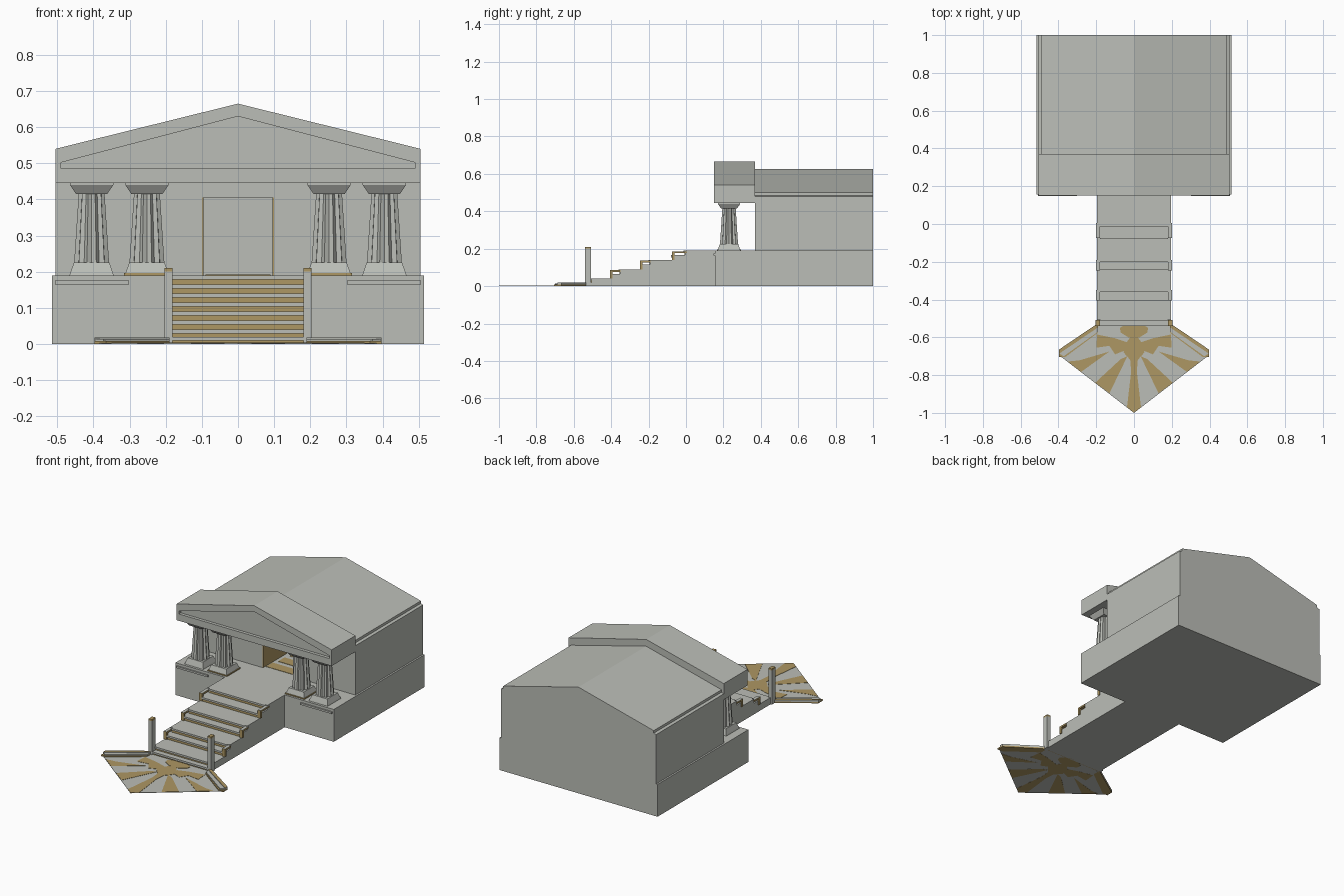
import bpy, bmesh, math
from mathutils import Vector

if "Cube" in bpy.data.objects:
    bpy.data.objects.remove(bpy.data.objects["Cube"])


def material(name, rgb):
    m = bpy.data.materials.new(name)
    m.diffuse_color = (*rgb, 1)
    m.use_nodes = True
    m.node_tree.nodes["Principled BSDF"].inputs["Base Color"].default_value = m.diffuse_color
    return m


STONE = material("pale grey stone", (0.50, 0.515, 0.475))
GOLD = material("dull gold", (0.42, 0.31, 0.125))


def finish(name, bm, mat=STONE, rule=None):
    """Make an object; faces whose normal meets the rule become gold."""
    bmesh.ops.recalc_face_normals(bm, faces=bm.faces)
    me = bpy.data.meshes.new(name)
    me.materials.append(mat)
    if rule:
        me.materials.append(GOLD)
        for f in bm.faces:
            f.material_index = int(rule(f.normal))
    bm.to_mesh(me)
    bm.free()
    ob = bpy.data.objects.new(name, me)
    bpy.context.collection.objects.link(ob)
    return ob


def loft(name, rings, mat=STONE, rule=None):
    bm = bmesh.new()
    vs = [[bm.verts.new(p) for p in r] for r in rings]
    n = len(vs[0])
    for a, b in zip(vs, vs[1:]):
        for i in range(n):
            bm.faces.new((a[i], a[(i + 1) % n], b[(i + 1) % n], b[i]))
    bm.faces.new(vs[0])
    bm.faces.new(vs[-1])
    return finish(name, bm, mat, rule)


def prism(name, pts, axis, lo, hi, mat=STONE, rule=None):
    def put(p, t):
        q = list(p)
        q.insert("xyz".index(axis), t)
        return q
    return loft(name, [[put(p, t) for p in pts] for t in (lo, hi)], mat, rule)


def box(name, x0, x1, y0, y1, z0, z1, mat=STONE, rule=None):
    return prism(name, [(x0, y0), (x1, y0), (x1, y1), (x0, y1)], "z", z0, z1, mat, rule)


def mirrored(pts):
    return pts + [(-x, z) for x, z in reversed(pts) if x > 0]


# Podium and hall with gabled roof
box("podium", -.515, .515, .155, 1, 0, .19)
hall = prism("hall", mirrored([(.505, .19), (.505, .48), (.49, .485), (.49, .5), (0, .625)]),
             "y", .37, 1)

# Doorway cut into the hall, with gold lining
cutter = box("door_cutter", -.1, .1, .3, .75, .18, .405)
cutter.hide_render = True
cutter.hide_viewport = False
cutter.display_type = 'WIRE'
mod = hall.modifiers.new("doorway", 'BOOLEAN')
mod.operation = 'DIFFERENCE'
mod.object = cutter
mod.solver = 'EXACT'
bpy.context.view_layer.objects.active = hall
bpy.ops.object.modifier_apply(modifier="doorway")
bpy.data.objects.remove(cutter)
for s in (-1, 1):
    a, b = sorted((s * .1, s * .096))
    box("door_lining", a, b, .372, .75, .19, .405, GOLD)
for i in range(4):
    w = .09 - .015 * i
    box("door_floor_inlay", -w, w, .39 + .09 * i, .45 + .09 * i, .19, .192, GOLD)

# Portico gable with recessed pediment
outer = [(-.505, .445), (.505, .445), (.505, .54), (0, .665), (-.505, .54)]
inner = [(-.49, .485), (.49, .485), (.49, .502), (0, .63), (-.49, .502)]
loft("portico_gable", [[(x, .37, z) for x, z in outer], [(x, .15, z) for x, z in outer],
                       [(x, .15, z) for x, z in inner], [(x, .168, z) for x, z in inner]])


# Columns
def square(cx, cy, r, z):
    return [(cx + r * i, cy + r * j, z) for i, j in ((-1, -1), (1, -1), (1, 1), (-1, 1))]


def star(cx, cy, r, z, n=24):
    return [(cx + r * (1 if k % 2 else .83) * math.cos(2 * math.pi * k / n),
             cy + r * (1 if k % 2 else .83) * math.sin(2 * math.pi * k / n), z) for k in range(n)]


for s in (-1, 1):
    for x in (.252, .405):
        cx, cy = s * x, .23
        loft("column_base", [square(cx, cy, .061, .19), square(cx, cy, .059, .197),
                             square(cx, cy, .049, .225)])
        loft("column_shaft", [star(cx, cy, .05, .224), star(cx, cy, .037, .416)])
        loft("column_capital", [square(cx, cy, .043, .415), square(cx, cy, .06, .44),
                                square(cx, cy, .06, .446)])
    box("column_pad", s * .252 - .063, s * .252 + .063, .167, .293, .19, .196, GOLD)
    # Ledge on the podium front
    a, b = sorted((s * .302, s * .507))
    box("podium_ledge", a, b, .147, .156, .164, .175, STONE, lambda n: n.z < -.5)

# Staircase
edges = [(-.53, .02), (-.505, .04), (-.395, .065), (-.352, .09),
         (-.235, .115), (-.192, .14), (-.07, .165), (-.005, .19)]
profile = [(.156, 0), (-.53, 0)]
z = 0
for y, top in edges:
    if z:
        profile.append((y, z))
    profile.append((y, top))
    z = top
profile.append((.156, .19))
prism("staircase", profile, "x", -.195, .195)
z = 0
for y, top in edges:
    box("tread_nosing", -.181, .181, y - .009, y + .001, top - .011, top)
    box("riser_inlay", -.181, .181, y - .003, y + .001, z, top - .011, GOLD)
    z = top

# Stepped side brackets and entrance posts
for s in (-1, 1):
    a, b = sorted((s * .181, s * .2))
    for y, z, w in ((-.405, .04, .055), (-.245, .09, .055), (-.075, .14, .08)):
        prism("stair_bracket", [(y, z), (y, z + .046), (y + w, z + .046), (y + w, z + .036),
                                (y + .013, z + .036), (y + .013, z)],
              "x", a, b, STONE, lambda n: n.z < .5)
    a, b = sorted((s * .181, s * .203))
    box("entrance_post", a, b, -.541, -.508, 0, .2)
    box("post_cap", a, b, -.541, -.508, .2, .21, GOLD)

# Forecourt paving with sun-ray inlay
court = mirrored([(0, -1), (.39, -.7), (.19, -.53)])
prism("forecourt", court, "z", .0005, .0025)


def inlay(name, pts):
    prism(name, pts, "z", 0, .004, GOLD)


inlay("sun_crown", mirrored([(.03, -.522), (.075, -.55), (.07, -.575), (.03, -.6)]))
inlay("centre_ray", mirrored([(.02, -.6), (.05, -.64), (.055, -.68), (.02, -.72), (.015, -.78),
                              (.037, -.97), (0, -.999)]))
for s in (-1, 1):
    for name, pts in (
            ("wing", [(.04, -.625), (.1, -.605), (.195, -.585), (.2, -.655), (.13, -.645),
                      (.1, -.69), (.05, -.67)]),
            ("side_ray", [(.13, -.675), (.29, -.722), (.35, -.728), (.28, -.783)]),
            ("lower_ray", [(.035, -.7), (.07, -.715), (.205, -.84), (.13, -.896)])):
        inlay("sun_" + name, [(s * x, y) for x, y in pts])
    # Curb along the forecourt edge: gold below, stone slab above
    curb = [(s * .19, -.525), (s * .397, -.665), (s * .397, -.705), (s * .365, -.705), (s * .19, -.575)]
    prism("curb_foot", curb, "z", 0, .008, GOLD)
    slab = [(s * .19, -.545), (s * .397, -.685), (s * .372, -.7), (s * .19, -.57)]
    prism("curb_slab", slab, "z", .008, .014)
    edge = [(s * .19, -.525), (s * .397, -.665), (s * .397, -.687), (s * .19, -.547)]
    prism("curb_edge", edge, "z", .008, .018, STONE, lambda n: n.z > .5)
